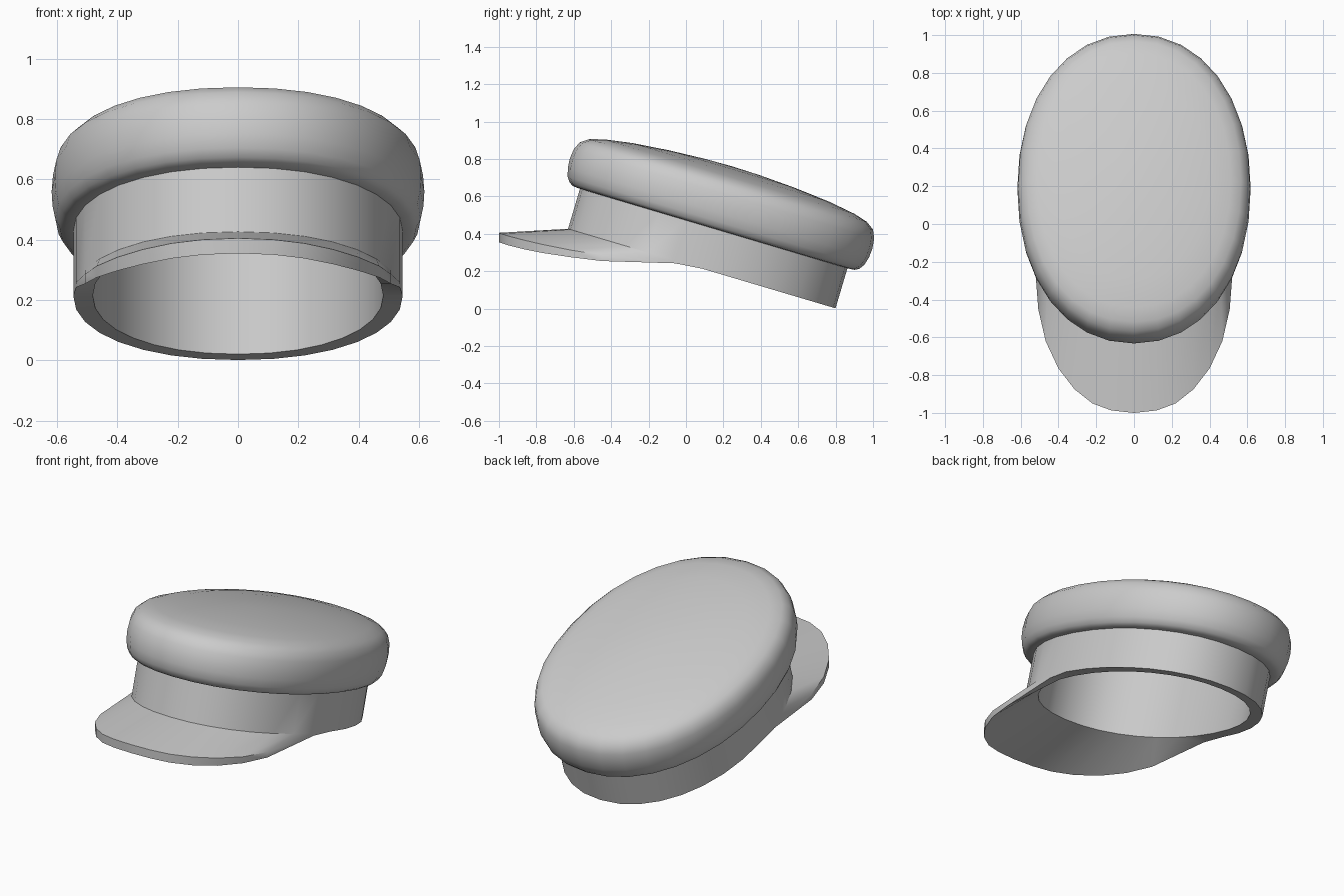
import bpy, bmesh, math

if "Cube" in bpy.data.objects:
    bpy.data.objects.remove(bpy.data.objects["Cube"])

SEG = 32                      # sides around the cap
COS, SIN = 0.9585, 0.285      # backward tilt of the cap
CENTRE = 0.02
SQUARE = 0.94                 # below 1 makes the oval slightly boxy


def tilted(x, u, w):
    """Cap coordinates (across, along, up) to tilted world position."""
    return (x, u * COS + w * SIN, w * COS - u * SIN)


def boxy(v):
    return math.copysign(abs(v) ** SQUARE, v) if abs(v) > 1e-6 else 0.0


def ring(bm, r, w, width=0.732):
    """Oval ring of vertices, index 0 at the front."""
    out = []
    for k in range(SEG):
        a = 2 * math.pi * k / SEG
        out.append(bm.verts.new(tilted(r * width * boxy(math.sin(a)),
                                       CENTRE - r * boxy(math.cos(a)), w)))
    return out


def skin(bm, rings, tip):
    """Join rings into a wall and close it with a fan at the tip."""
    for lo, hi in zip(rings, rings[1:]):
        for k in range(SEG):
            n = (k + 1) % SEG
            bm.faces.new((lo[k], lo[n], hi[n], hi[k]))
    for k in range(SEG):
        bm.faces.new((rings[-1][k], rings[-1][(k + 1) % SEG], tip))


bm = bmesh.new()

# Band, overhanging crown and gently domed top: radius, height
profile = [(0.746, 0.229), (0.746, 0.452), (0.785, 0.455), (0.808, 0.468),
           (0.827, 0.495), (0.840, 0.54), (0.844, 0.59), (0.838, 0.645),
           (0.818, 0.69), (0.775, 0.720), (0.70, 0.742), (0.55, 0.766),
           (0.35, 0.785), (0.15, 0.796)]
outer = [ring(bm, r, w) for r, w in profile]
skin(bm, outer, bm.verts.new(tilted(0, CENTRE, 0.799)))

# Straight lining inside the band with a flat ceiling
inner = [ring(bm, 0.678, w, 0.71) for w in (0.229, 0.61)]
skin(bm, inner, bm.verts.new(tilted(0, CENTRE, 0.61)))

# Lower rim around the back and sides
base, hem = outer[0], inner[0]
for k in range(8, 24):
    bm.faces.new((base[k], base[k + 1], hem[k + 1], hem[k]))

# Visor: arched brim with thickness; x, y, top z, bottom z of its edge
half = [(0, -1.0, 0.405, 0.355), (0.12, -0.987, 0.400, 0.350),
        (0.22, -0.95, 0.388, 0.338), (0.315, -0.875, 0.368, 0.319),
        (0.40, -0.765, 0.342, 0.297), (0.468, -0.62, 0.313, 0.275),
        (0.507, -0.45, 0.286, 0.254), (0.537, -0.06, None, 0.242)]
top, low = {}, {}
for k, (x, y, zt, zb) in enumerate(half):
    for s in ((1, -1) if k else (1,)):
        if zt is not None:
            top[s * k] = bm.verts.new((s * x, y, zt))
        low[s * k] = bm.verts.new((s * x, y, zb))
for k in range(-6, 6):
    bm.faces.new((top[k], top[k + 1], base[k + 1], base[k]))
    bm.faces.new((top[k], top[k + 1], low[k + 1], low[k]))
for k in range(-7, 7):
    bm.faces.new((low[k], low[k + 1], hem[k + 1], hem[k]))
for s in (1, -1):             # ends where the visor runs into the band
    bm.faces.new((top[6 * s], base[7 * s], base[6 * s]))
    bm.faces.new((top[6 * s], low[6 * s], low[7 * s], base[7 * s]))
    bm.faces.new((base[7 * s], low[7 * s], base[8 * s]))
    bm.faces.new((low[7 * s], base[8 * s], hem[8 * s], hem[7 * s]))

bmesh.ops.recalc_face_normals(bm, faces=bm.faces)
mesh = bpy.data.meshes.new("peaked_cap")
bm.to_mesh(mesh)
bm.free()
cap = bpy.data.objects.new("peaked_cap", mesh)
bpy.context.collection.objects.link(cap)

# Grey cloth
cloth = bpy.data.materials.new("grey_cloth")
cloth.diffuse_color = (0.6, 0.6, 0.6, 1)
cloth.use_nodes = True
cloth.node_tree.nodes["Principled BSDF"].inputs["Base Color"].default_value = cloth.diffuse_color
mesh.materials.append(cloth)

# Smooth shading with crisp seams
bpy.context.view_layer.objects.active = cap
cap.select_set(True)
bpy.ops.object.shade_smooth_by_angle(angle=math.radians(32))
